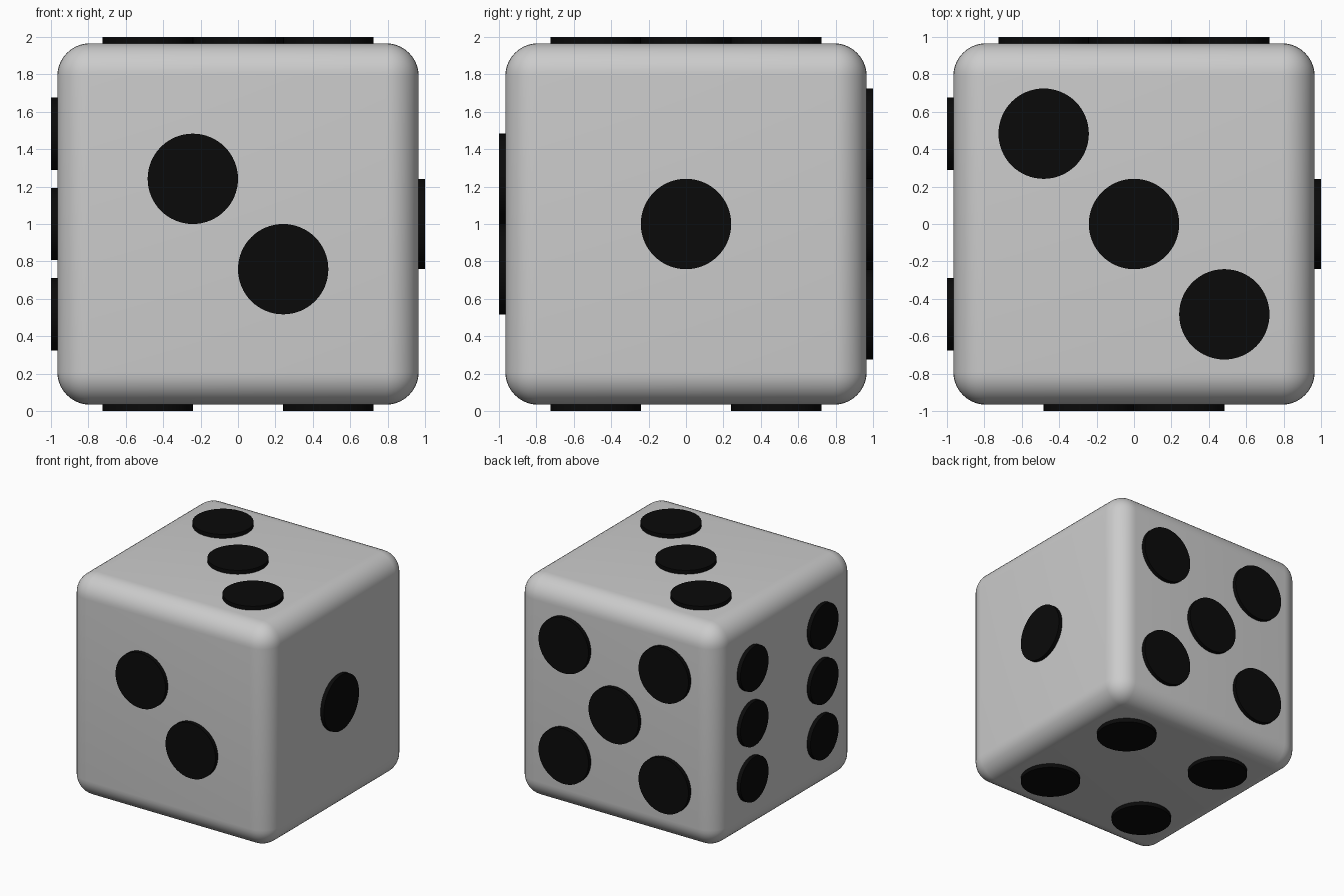
import bpy, math
from mathutils import Vector

if "Cube" in bpy.data.objects:
    bpy.data.objects.remove(bpy.data.objects["Cube"])

U = 0.2415            # pip radius, also the layout unit
HALF = 4 * U          # half width of the body
CENTRE = Vector((0, 0, 1))

black = bpy.data.materials.new("black")
black.diffuse_color = (0.003, 0.003, 0.003, 1)
black.use_nodes = True
black.node_tree.nodes["Principled BSDF"].inputs["Base Color"].default_value = black.diffuse_color

# rounded body
bpy.ops.mesh.primitive_cube_add(size=2 * HALF, location=CENTRE)
body = bpy.context.object
body.name = "body"
bevel = body.modifiers.new("round_edges", 'BEVEL')
bevel.width = 0.175
bevel.segments = 10
bpy.ops.object.modifier_apply(modifier="round_edges")
bpy.ops.object.shade_smooth_by_angle(angle=math.radians(30))


# raised round spots: normal, in-plane axes, spot positions in units
def add_pips(name, normal, a, b, spots, radius=U):
    normal, a, b = Vector(normal), Vector(a), Vector(b)
    depth = 0.068
    for i, (s, t) in enumerate(spots):
        pos = CENTRE + normal * (1 - depth / 2) + (a * s + b * t) * U
        bpy.ops.mesh.primitive_cylinder_add(
            vertices=64, radius=radius, depth=depth, location=pos,
            rotation=normal.to_track_quat('Z', 'Y').to_euler())
        pip = bpy.context.object
        pip.name = f"{name}_pip_{i + 1}"
        pip.data.materials.append(black)
        bpy.ops.object.shade_smooth_by_angle(angle=math.radians(30))


X, Y, Z = (1, 0, 0), (0, 1, 0), (0, 0, 1)
corners = [(s, t) for s in (-2, 2) for t in (-2, 2)]
add_pips("right", X, Y, Z, [(0, 0)])
add_pips("front", (0, -1, 0), X, Z, [(-1, 1), (1, -1)])
add_pips("top", Z, X, Y, [(-2, 2), (0, 0), (2, -2)])
add_pips("bottom", (0, 0, -1), X, Y, corners)
add_pips("back", Y, X, Z, corners + [(0, 0)])
add_pips("left", (-1, 0, 0), Y, Z,
         [(s, t) for s in (-2, 2) for t in (-2, 0, 2)], radius=0.8 * U)
